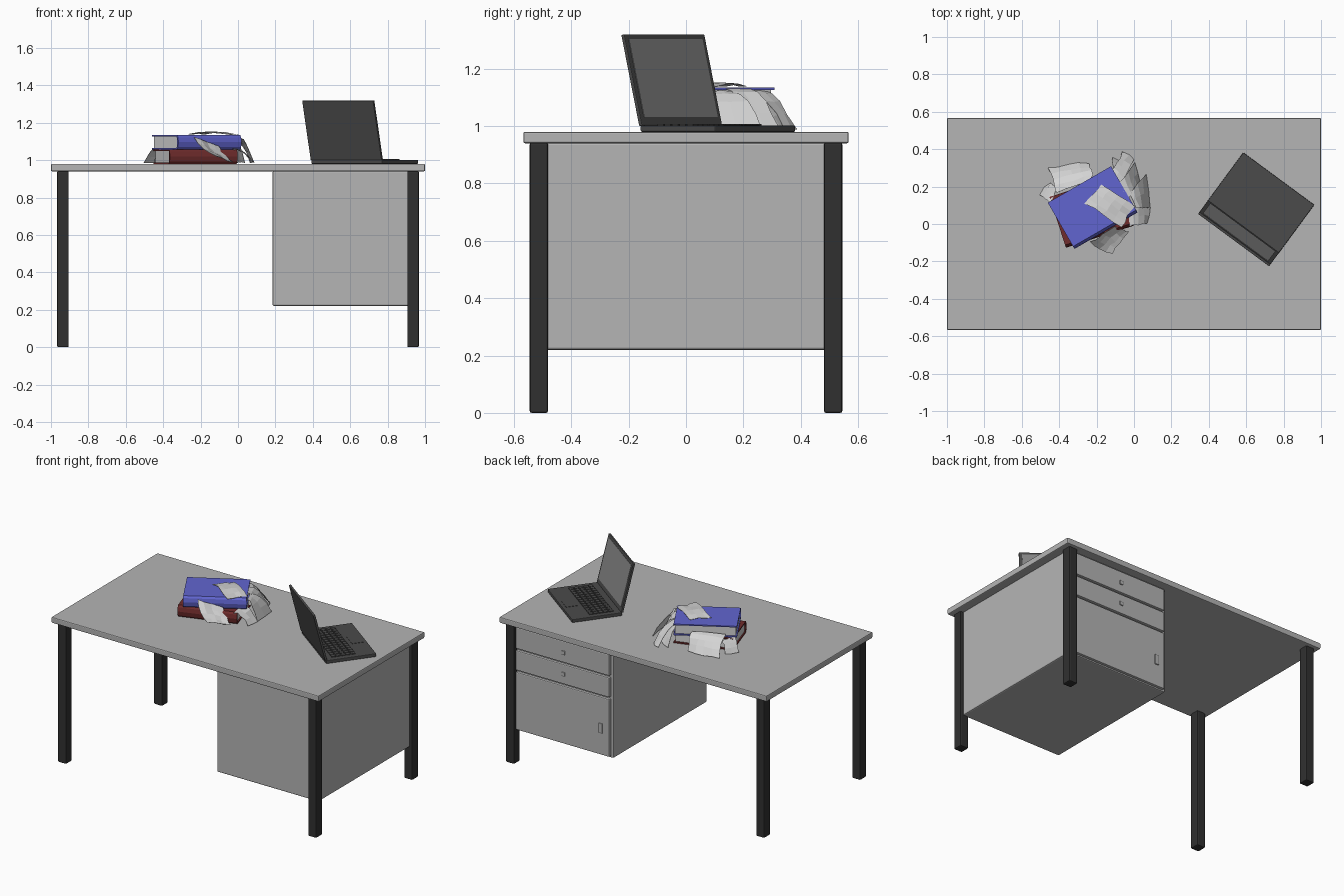
import bpy, bmesh, math, random
from mathutils import Matrix, Vector

if "Cube" in bpy.data.objects:
    bpy.data.objects.remove(bpy.data.objects["Cube"])

random.seed(4)


def material(name, rgb):
    m = bpy.data.materials.new(name)
    m.diffuse_color = (*rgb, 1)
    m.use_nodes = True
    m.node_tree.nodes["Principled BSDF"].inputs["Base Color"].default_value = m.diffuse_color
    return m


GREY = material("desk grey", (0.46, 0.46, 0.46))
BLACK = material("leg black", (0.03, 0.03, 0.03))
DARK = material("laptop charcoal", (0.07, 0.07, 0.07))
SCREEN = material("screen grey", (0.24, 0.24, 0.24))
PAPER = material("paper white", (0.66, 0.66, 0.66))
BLUE = material("cover blue", (0.12, 0.13, 0.63))
MAROON = material("cover maroon", (0.16, 0.025, 0.025))


def finish(name, bm, mat, matrix=Matrix(), bevel=0):
    me = bpy.data.meshes.new(name)
    bmesh.ops.recalc_face_normals(bm, faces=bm.faces)
    bm.to_mesh(me)
    bm.free()
    me.materials.append(mat)
    ob = bpy.data.objects.new(name, me)
    ob.matrix_world = matrix
    bpy.context.collection.objects.link(ob)
    if bevel:
        mod = ob.modifiers.new("bevel", "BEVEL")
        mod.width, mod.segments = bevel, 2
    return ob


def add_box(bm, lo, hi):
    lo, hi = Vector(lo), Vector(hi)
    size = hi - lo
    bmesh.ops.create_cube(bm, size=1, matrix=Matrix.Translation((lo + hi) / 2)
                          @ Matrix.Diagonal((*size, 1)))


def box(name, lo, hi, mat, matrix=Matrix(), bevel=0):
    bm = bmesh.new()
    add_box(bm, lo, hi)
    return finish(name, bm, mat, matrix, bevel)


# desk top and legs
box("desk_top", (-1, -0.567, 0.94), (1, 0.567, 0.98), GREY, bevel=0.006)
for sx, side in ((-1, "left"), (1, "right")):
    for sy, end in ((-1, "front"), (1, "back")):
        x, y = sx * 0.936, sy * 0.513
        box(f"{end}_{side}_leg", (x - 0.031, y - 0.032, 0), (x + 0.031, y + 0.032, 0.942),
            BLACK, bevel=0.007)

# cabinet with two drawers and a door on the back side
box("cabinet", (0.185, -0.49, 0.22), (0.945, 0.512, 0.942), GREY, bevel=0.008)
for name, z0, z1 in (("upper_drawer", 0.778, 0.925), ("lower_drawer", 0.632, 0.766),
                     ("cabinet_door", 0.23, 0.62)):
    box(name, (0.203, 0.505, z0), (0.904, 0.53, z1), GREY, bevel=0.006)
for name, x, z, w, h in (("upper_drawer_handle", 0.546, 0.845, 0.013, 0.013),
                         ("lower_drawer_handle", 0.546, 0.70, 0.013, 0.013),
                         ("door_handle", 0.267, 0.41, 0.015, 0.033)):
    box(name, (x - w, 0.525, z - h), (x + w, 0.537, z + h), GREY, bevel=0.003)

# laptop: base frame has its origin at the middle of the hinge
base = Matrix.Translation((0.586, -0.013, 0.98)) @ Matrix.Rotation(math.radians(-36.4), 4, "Z")
lid = base @ Matrix.Translation((0, 0, 0.022)) @ Matrix.Rotation(math.radians(13.7), 4, "X")
W = 0.236
box("laptop_base", (-W, -0.008, 0), (W, 0.317, 0.022), DARK, base, 0.004)
box("laptop_lid", (-W, -0.014, 0), (W, 0, 0.328), DARK, lid, 0.003)
box("laptop_screen", (-W + 0.02, -0.002, 0.03), (W - 0.02, 0.002, 0.31), SCREEN, lid)
box("touchpad", (-0.055, 0.22, 0.02), (0.055, 0.295, 0.024), DARK, base)
bm = bmesh.new()
for row in range(5):
    for col in range(13):
        x, y = -0.203 + col * 0.0315, 0.04 + row * 0.032
        add_box(bm, (x, y, 0.02), (x + 0.026, y + 0.026, 0.027))
finish("keyboard_keys", bm, DARK, base)


# books: two covers and a spine around a page block, spine along local -y
def book(name, x, y, z, angle, w, d, h, mat):
    m = Matrix.Translation((x, y, z)) @ Matrix.Rotation(math.radians(angle), 4, "Z")
    t, w, d = 0.008, w / 2, d / 2
    box(name + "_pages", (-w + 0.008, -d + 0.005, t), (w - 0.008, d - 0.01, h - t), PAPER, m)
    bm = bmesh.new()
    # cover cross-section with a slightly rounded spine, extruded along the width
    prof = [(d, 0), (-d + 0.01, 0), (-d, 0.012), (-d - 0.005, h / 2), (-d, h - 0.012),
            (-d + 0.01, h), (d, h), (d, h - t), (-d + t + 0.006, h - t), (-d + t, h / 2),
            (-d + t + 0.006, t), (d, t)]
    face = bm.faces.new([bm.verts.new((-w, a, b)) for a, b in prof])
    ext = bmesh.ops.extrude_face_region(bm, geom=[face])
    bmesh.ops.translate(bm, vec=(2 * w, 0, 0),
                        verts=[v for v in ext["geom"] if isinstance(v, bmesh.types.BMVert)])
    finish(name + "_cover", bm, mat, m)


book("lower_book", -0.228, 0.07, 0.98, 18, 0.38, 0.28, 0.078, MAROON)
book("upper_book", -0.222, 0.09, 1.058, 30, 0.39, 0.28, 0.076, BLUE)


# loose crumpled paper: a bent grid between four corners
def sheet(name, a, b, c, d, bulge, nu=4, nv=4, rough=0.006):
    a, b, c, d = map(Vector, (a, b, c, d))
    bm = bmesh.new()
    grid = []
    for j in range(nv + 1):
        v = j / nv
        row = []
        for i in range(nu + 1):
            u = i / nu
            p = a.lerp(b, u).lerp(d.lerp(c, u), v)
            p.z += bulge * math.sin(math.pi * v) + random.uniform(0, rough)
            p.x += random.uniform(-rough, rough)
            p.y += random.uniform(-rough, rough)
            row.append(bm.verts.new(p))
        grid.append(row)
    for j in range(nv):
        for i in range(nu):
            bm.faces.new((grid[j][i], grid[j][i + 1], grid[j + 1][i + 1], grid[j + 1][i]))
    ob = finish(name, bm, PAPER)
    ob.modifiers.new("thickness", "SOLIDIFY").thickness = 0.002


sheet("top_sheet", (-0.26, 0.11, 1.138), (-0.17, 0.215, 1.138),
      (0.005, 0.10, 1.134), (-0.07, -0.015, 1.138), 0.009, rough=0.007)
sheet("front_sheet", (-0.24, -0.10, 1.12), (-0.10, -0.01, 1.07),
      (-0.03, -0.045, 0.984), (-0.12, -0.16, 1.02), -0.01)
sheet("right_sheet_1", (-0.13, 0.28, 1.12), (-0.08, 0.21, 1.125),
      (0.0, 0.35, 0.984), (-0.06, 0.385, 0.984), 0.03, nu=2)
sheet("right_sheet_2", (-0.12, 0.25, 1.10), (-0.05, 0.16, 1.10),
      (-0.03, 0.31, 0.984), (-0.11, 0.36, 0.984), 0.03, nu=2)
sheet("right_sheet_3", (-0.08, 0.22, 1.13), (-0.03, 0.14, 1.13),
      (0.04, 0.21, 0.984), (0.01, 0.33, 0.984), 0.03, nu=2)
sheet("right_sheet_4", (-0.03, 0.16, 1.12), (0.01, 0.085, 1.12),
      (0.085, 0.09, 0.984), (0.07, 0.265, 0.984), 0.03, nu=2)
sheet("right_sheet_5", (-0.04, 0.10, 1.06), (-0.02, -0.01, 1.055),
      (0.075, 0.0, 0.984), (0.085, 0.09, 0.984), 0.025, nu=2)
sheet("back_sheet", (-0.41, 0.17, 1.085), (-0.22, 0.245, 1.085),
      (-0.24, 0.33, 0.984), (-0.46, 0.30, 0.984), 0.025)
sheet("left_sheet", (-0.45, 0.11, 1.058), (-0.41, 0.20, 1.058),
      (-0.45, 0.225, 0.984), (-0.505, 0.16, 0.984), 0.015, nu=2)
